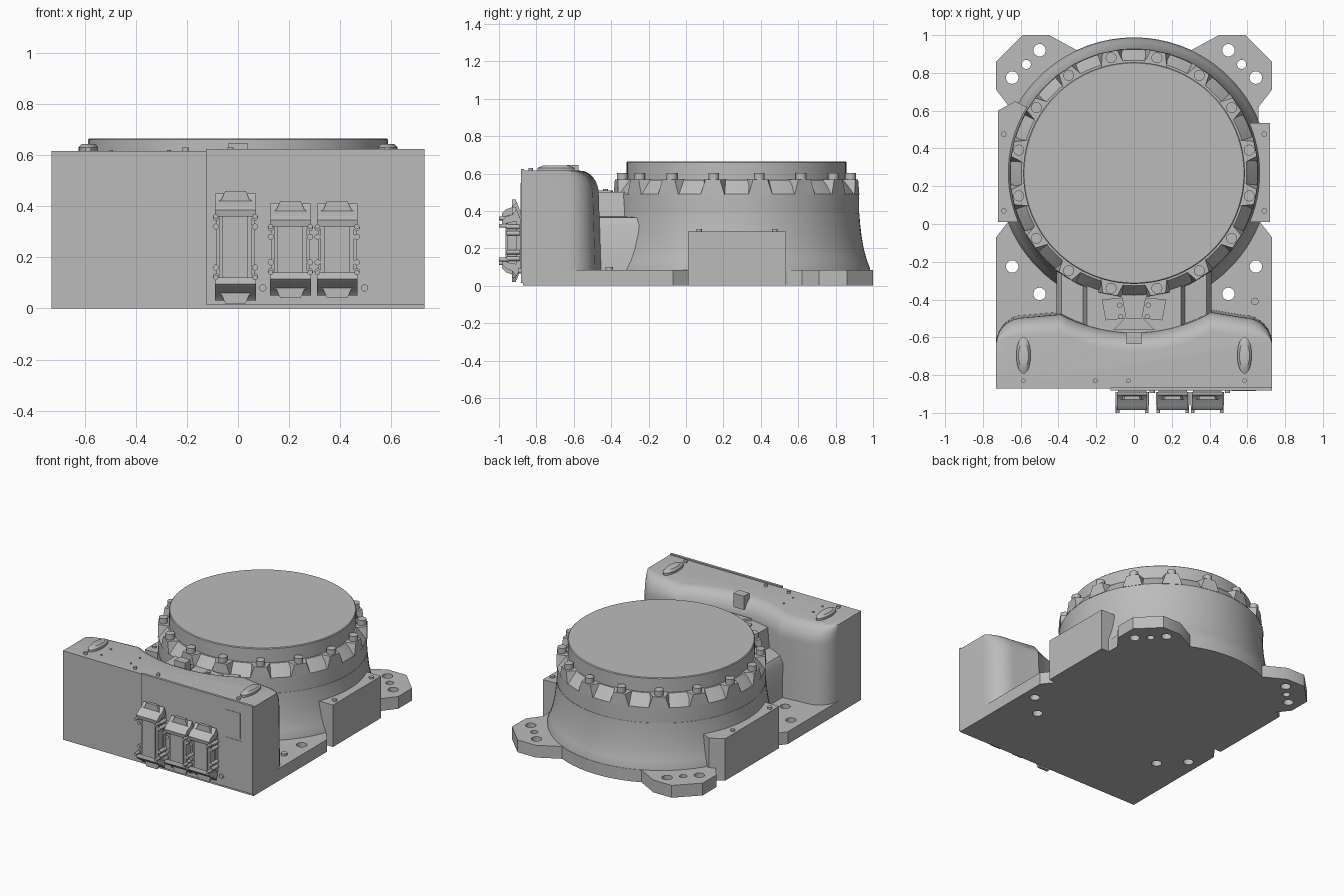
import bpy, bmesh
from math import sin, cos, pi, radians, sqrt
from mathutils import Matrix, Vector

if "Cube" in bpy.data.objects:
    bpy.data.objects.remove(bpy.data.objects["Cube"])

grey = bpy.data.materials.new("cast_grey")
grey.use_nodes = True
grey.diffuse_color = (0.5, 0.5, 0.5, 1)
grey.node_tree.nodes["Principled BSDF"].inputs["Base Color"].default_value = (0.5, 0.5, 0.5, 1)
parts = []
CY = 0.27  # centre of the round housing


def finish(name, bm):
    bmesh.ops.recalc_face_normals(bm, faces=bm.faces)
    mesh = bpy.data.meshes.new(name)
    bm.to_mesh(mesh)
    bm.free()
    ob = bpy.data.objects.new(name, mesh)
    bpy.context.collection.objects.link(ob)
    mesh.materials.append(grey)
    parts.append(ob)
    return ob


def loft(name, rings, cap=True):
    """Skin a stack of equal-length closed loops."""
    bm = bmesh.new()
    loops = [[bm.verts.new(p) for p in ring] for ring in rings]
    n = len(loops[0])
    for a, b in zip(loops, loops[1:]):
        for i in range(n):
            j = (i + 1) % n
            bm.faces.new((a[i], a[j], b[j], b[i]))
    if cap:
        bm.faces.new(loops[0])
        bm.faces.new(loops[-1])
    return finish(name, bm)


def prism(name, pts, lo, hi, axis="z"):
    """Extrude a 2D outline along an axis."""
    place = {"x": lambda a, b, d: (d, a, b),
             "y": lambda a, b, d: (a, d, b),
             "z": lambda a, b, d: (a, b, d)}[axis]
    return loft(name, [[place(a, b, d) for a, b in pts] for d in (lo, hi)])


def box(name, x, y, z):
    return prism(name, [(x[0], y[0]), (x[1], y[0]), (x[1], y[1]), (x[0], y[1])], *z)


def circle(cx, cy, r, n=20, ry=None):
    return [(cx + r * cos(2 * pi * i / n), cy + (ry or r) * sin(2 * pi * i / n)) for i in range(n)]


def lathe(name, profile, n=96):
    return loft(name, [[(x, y, z) for x, y in circle(0, CY, r, n)] for r, z in profile])


# Base plate: half outline mirrored, rounded at the back
half = [(0.73, -0.87), (0.73, -0.07), (0.66, 0.02), (0.66, 0.62), (0.73, 0.71),
        (0.73, 0.86), (0.59, 1.0), (0.45, 1.0)]
arc = [(0.718 * sin(radians(a)), CY + 0.718 * cos(radians(a))) for a in range(25, -26, -5)]
outline = half + arc + [(-x, y) for x, y in reversed(half)]
base = prism("base_plate", outline, 0, 0.085)

# Mounting holes
holes = [(0.5, 0.92, 0.033), (0.57, 0.845, 0.024), (0.645, 0.775, 0.033),
         (0.5, -0.37, 0.033), (0.645, -0.225, 0.033)]
bpy.context.view_layer.objects.active = base
for hx, hy, r in holes:
    for s in (-1, 1):
        cutter = prism("hole_cutter", circle(s * hx, hy, r, 24), -0.1, 0.2)
        cutter.hide_render = True
        mod = base.modifiers.new("hole", "BOOLEAN")
        mod.object, mod.operation, mod.solver = cutter, "DIFFERENCE", "EXACT"
        bpy.ops.object.modifier_apply(modifier=mod.name)
        parts.remove(cutter)
        bpy.data.objects.remove(cutter)

# Round housing with flared foot and sloping shoulder
lathe("round_housing", [(0.715, 0.01), (0.715, 0.09), (0.696, 0.14), (0.68, 0.2), (0.668, 0.27),
                        (0.66, 0.34), (0.657, 0.385), (0.655, 0.385), (0.655, 0.49), (0.597, 0.565),
                        (0.58, 0.565)])
lathe("top_disc", [(0.587, 0.5), (0.587, 0.66), (0.582, 0.665)])

# Bolt lugs and bolts around the shoulder
for i in range(16):
    turn = Matrix.Translation((0, CY, 0)) @ Matrix.Rotation(radians(11.25 + 22.5 * i), 4, "Z")
    lug = [[(0.57, -0.075, 0.488), (0.657, -0.065, 0.488), (0.657, 0.065, 0.488), (0.57, 0.075, 0.488)],
           [(0.57, -0.065, 0.567), (0.655, -0.04, 0.567), (0.655, 0.04, 0.567), (0.57, 0.065, 0.567)]]
    loft("bolt_lug", [[turn @ Vector(p) for p in ring] for ring in lug])
    c = turn @ Vector((0.622, 0, 0))
    prism("bolt", circle(c.x, c.y, 0.029, 16), 0.55, 0.603)

# Connection housing: plan outline whose rear edge draws in toward the top
N = 8
corner = [(0.58 + 0.15 * cos(a), -0.63 + 0.15 * sin(a), sin(a))
          for a in (pi / 2 * i / N for i in range(N + 1))]
scoop = [(x / 100, CY - sqrt(0.83 ** 2 - (x / 100) ** 2), 1) for x in range(41, -42, -4)]
plan = [(0.73, -0.872, 0)] + corner + scoop + [(-x, y, w) for x, y, w in reversed(corner)] + [(-0.73, -0.872, 0)]
layers = [(0, 0), (0.015, 0.49)]
layers += [(0.015 + 0.1 * (1 - cos(a)), 0.49 + 0.125 * sin(a)) for a in (pi / 16 * i for i in range(1, 9))]
loft("connection_housing", [[(x, y - inset * w, z) for x, y, w in plan] for inset, z in layers])

# Neck joining both housings
prism("neck", [(-0.41, 0.02), (0.41, 0.02), (0.41, 0.32), (0.385, 0.365), (0.27, 0.37), (0.25, 0.5),
               (-0.25, 0.5), (-0.27, 0.37), (-0.385, 0.365), (-0.41, 0.32)], -0.62, -0.2, "y")
for s in (-1, 1):
    prism("neck_plate", [(s * 0.06, -0.39), (s * 0.17, -0.40), (s * 0.15, -0.51), (s * 0.04, -0.50)], 0.5, 0.509)
    for px, py in ((0.07, -0.49), (0.075, -0.43)):
        prism("neck_screw", circle(s * px, py, 0.014, 12), 0.5, 0.518)
prism("neck_wedge", [(-0.05, -0.5), (0.05, -0.5), (0.11, -0.56), (-0.11, -0.56)], 0.48, 0.515)
box("cable_clip", (-0.04, 0.04), (-0.635, -0.575), (0.55, 0.645))

# Side boxes with lid screws
box("right_side_box", (0.58, 0.72), (0.01, 0.535), (0, 0.29))
prism("left_side_box", [(-0.58, 0.01), (-0.72, 0.01), (-0.72, 0.6), (-0.63, 0.65), (-0.53, 0.6)], 0, 0.29)
for s in (-1, 1):
    for y in (0.07, 0.475):
        prism("box_screw", circle(s * 0.69, y, 0.015, 12), 0.28, 0.302)

# Handles and small screws on the connection housing
for s in (-1, 1):
    rings = [(1, 0.61), (1, 0.63), (0.7, 0.643)]
    loft("handle", [[(x, y, z) for x, y in circle(s * 0.585, -0.695, 0.038 * k, 24, 0.098 * k)] for k, z in rings])
for x, y in ((-0.585, -0.83), (-0.205, -0.83), (-0.03, -0.83), (0.585, -0.83)):
    prism("top_screw", circle(x, y, 0.012, 12), 0.6, 0.63)
for x in (-0.495, -0.27):
    for y in (-0.785, -0.685):
        prism("top_pin", circle(x, y, 0.007, 8), 0.6, 0.62)
prism("plate_screw", circle(0.64, -0.41, 0.02, 12), 0.08, 0.1)

# Front panel with thin label plates
box("front_panel", (-0.125, 0.73), (-0.882, -0.865), (0.015, 0.623))
box("upper_label", (0.515, 0.635), (-0.885, -0.88), (0.375, 0.55))
box("lower_label", (0.515, 0.645), (-0.885, -0.88), (0.09, 0.36))
for x in (0.097, 0.495):
    prism("panel_button", circle(x, 0.08, 0.014, 16), -0.895, -0.88, "y")

# Plug connectors with mirrored locking levers
lever = [(-0.905, -0.01), (-0.93, -0.04), (-0.96, -0.05), (-0.985, -0.075), (-0.98, -0.1),
         (-0.955, -0.085), (-0.9, -0.075), (-0.89, -0.05)]
for cx, cz, h in ((-0.01, 0.24, 0.22), (0.205, 0.23, 0.19), (0.388, 0.23, 0.19)):
    box("connector_base", (cx - 0.075, cx + 0.075), (-0.905, -0.88), (cz - h + 0.055, cz + h - 0.055))
    box("connector_hood", (cx - 0.065, cx + 0.065), (-0.955, -0.9), (cz - h + 0.075, cz + h - 0.075))
    box("connector_cover", (cx - 0.05, cx + 0.05), (-0.965, -0.95), (cz - h + 0.09, cz + h - 0.09))
    for s in (-1, 1):
        top = cz + s * h
        prism("locking_lever", [(y, top + s * z) for y, z in lever], cx - 0.08, cx + 0.08, "x")
        prism("lever_tab", [(cx + a, top + s * b) for a, b in
                            ((-0.08, -0.045), (-0.055, -0.035), (-0.04, 0), (0.04, 0), (0.055, -0.035),
                             (0.08, -0.045))], -0.93, -0.91, "y")
        for side in (-1, 1):
            for drop in (0.105, 0.14):
                prism("lever_pin", circle(cx + side * 0.077, top - s * drop, 0.012, 12), -0.96, -0.89, "y")
            prism("lever_knob", circle(cx + side * 0.077, top - s * 0.1, 0.01, 12), -1.0, -0.95, "y")

# Smooth the curved surfaces, keep hard edges
bpy.ops.object.select_all(action="DESELECT")
for ob in parts:
    ob.select_set(True)
bpy.context.view_layer.objects.active = base
bpy.ops.object.shade_smooth_by_angle(angle=radians(32))
